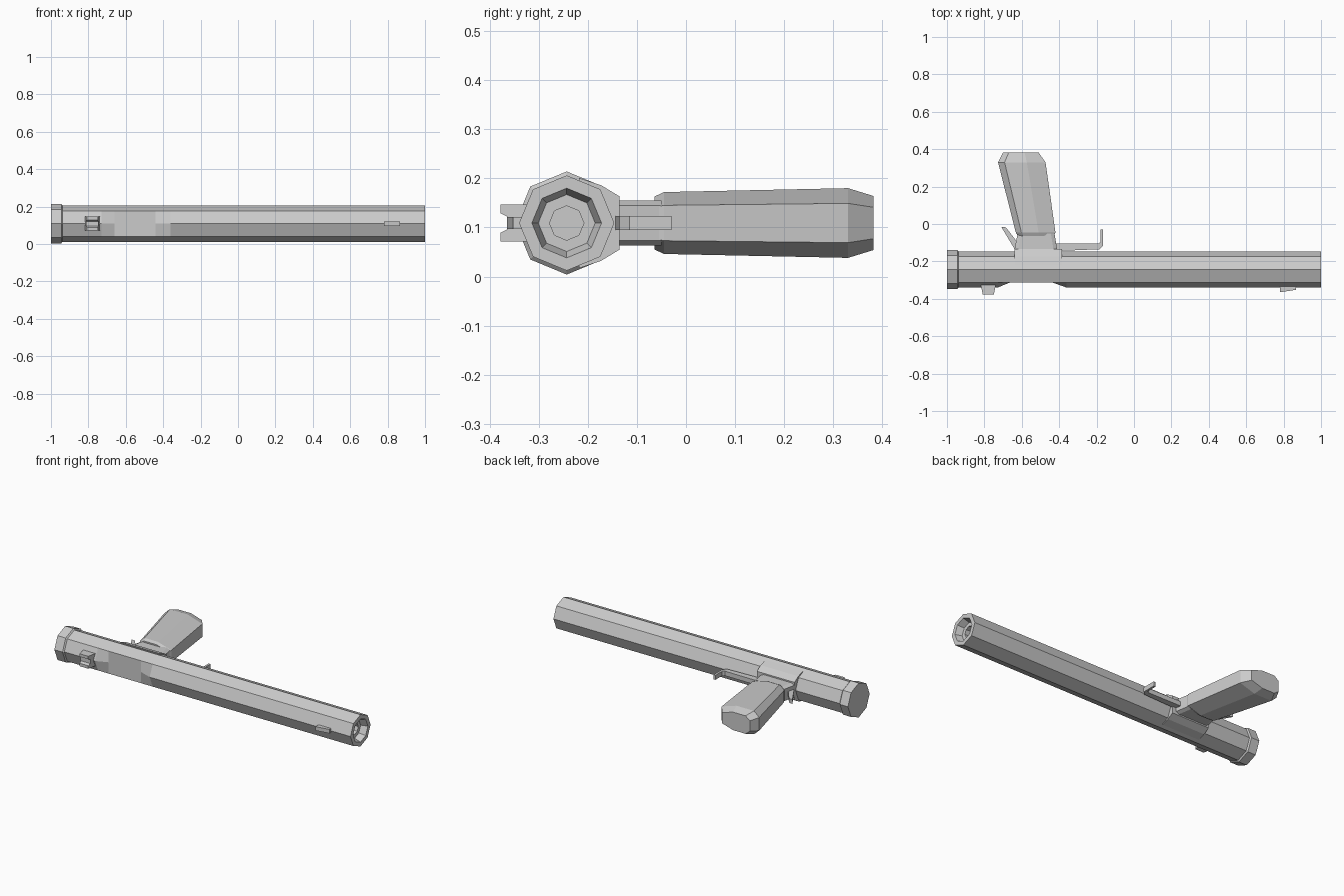
import bpy, bmesh, math

if "Cube" in bpy.data.objects:
    bpy.data.objects.remove(bpy.data.objects["Cube"])

CY, CZ = -0.243, 0.109   # barrel axis


def loft(name, rings, close=False):
    """Bridge a list of equal-length point rings and cap the ends."""
    bm = bmesh.new()
    vr = [[bm.verts.new(p) for p in r] for r in rings]
    n = len(rings[0])
    for a, b in zip(vr, vr[1:]):
        for i in range(n):
            j = (i + 1) % n
            bm.faces.new((a[i], a[j], b[j], b[i]))
    bm.faces.new(vr[0])
    bm.faces.new(vr[-1])
    bmesh.ops.recalc_face_normals(bm, faces=bm.faces)
    me = bpy.data.meshes.new(name)
    bm.to_mesh(me)
    bm.free()
    ob = bpy.data.objects.new(name, me)
    bpy.context.collection.objects.link(ob)
    return ob


def octagon(x, r, flat=False):
    pts = []
    for i in range(8):
        a = i * math.pi / 4
        y, z = CY + r * math.cos(a), CZ + r * math.sin(a)
        if flat and i == 4:
            y = CY - r * math.cos(math.pi / 4)
        pts.append((x, y, z))
    return pts


def plate(name, pts, half):
    """Extrude an xy outline symmetrically about the barrel axis height."""
    return loft(name, [[(x, y, CZ + s * half) for x, y in pts] for s in (-1, 1)])


# barrel: flattened on its sighting edge, funnel muzzle with inner bore
loft("barrel", [octagon(-0.95, 0.097), octagon(-0.73, 0.097),
                octagon(-0.66, 0.097, True), octagon(-0.44, 0.097, True),
                octagon(-0.36, 0.097), octagon(1, 0.097), octagon(1, 0.071),
                octagon(0.96, 0.058), octagon(0.96, 0.035), octagon(0.90, 0.035)])

# rear cap
loft("rear_cap", [octagon(-1, 0.105), octagon(-0.945, 0.105), octagon(-0.938, 0.097)])

# saddle wrapping the grip side of the barrel
prof = [(-0.218, 0.168), (-0.218, 0.201), (-0.173, 0.186), (-0.135, 0.163)]
prof += [(y, 2 * CZ - z) for y, z in reversed(prof)]
loft("grip_saddle", [[(x, y, z) for y, z in prof] for x in (-0.64, -0.385)])


# octagonal cross-section for neck and grip
def section(y, x0, x1, hz, c0, c1, flat, skew=0):
    half = [(x0, flat), (x0 + c0, hz), (x1 - c1, hz), (x1, flat)]
    pts = half + [(x, -z) for x, z in reversed(half)]
    return [(x, y + skew * (x - x0), CZ + z) for x, z in pts]


loft("grip_neck", [section(-0.14, -0.64, -0.41, 0.046, 0.02, 0.02, 0.036),
                   section(-0.05, -0.622, -0.425, 0.046, 0.02, 0.02, 0.036)])
loft("grip", [section(-0.064, -0.622, -0.428, 0.054, 0.03, 0.08, 0.032),
              section(-0.045, -0.632, -0.42, 0.063, 0.03, 0.09, 0.036),
              section(0.33, -0.727, -0.473, 0.071, 0.035, 0.10, 0.040),
              section(0.382, -0.70, -0.51, 0.055, 0.03, 0.075, 0.032)])

# guard bar with upturned lip
plate("guard_bar", [(-0.43, -0.145), (-0.185, -0.135), (-0.165, -0.115), (-0.165, -0.03),
                    (-0.178, -0.03), (-0.178, -0.095), (-0.19, -0.105), (-0.43, -0.103)], 0.014)

# rear hammer spur
plate("hammer_spur", [(-0.71, -0.015), (-0.685, -0.018), (-0.625, -0.095),
                      (-0.60, -0.14), (-0.635, -0.14)], 0.013)

# rear sight: notched block
notch = [(-0.325, 0.038), (-0.345, 0.038), (-0.378, 0.038), (-0.378, 0.020), (-0.362, 0.012)]
notch += [(y, -z) for y, z in reversed(notch)]
loft("rear_sight", [[(-0.779 + s * (0.04 + (y + 0.325) * 0.2), y, CZ + z) for y, z in notch]
                    for s in (-1, 1)])

# front sight: tapered blade
plate("front_sight", [(0.78, -0.325), (0.78, -0.365), (0.865, -0.352), (0.865, -0.325)], 0.012)
